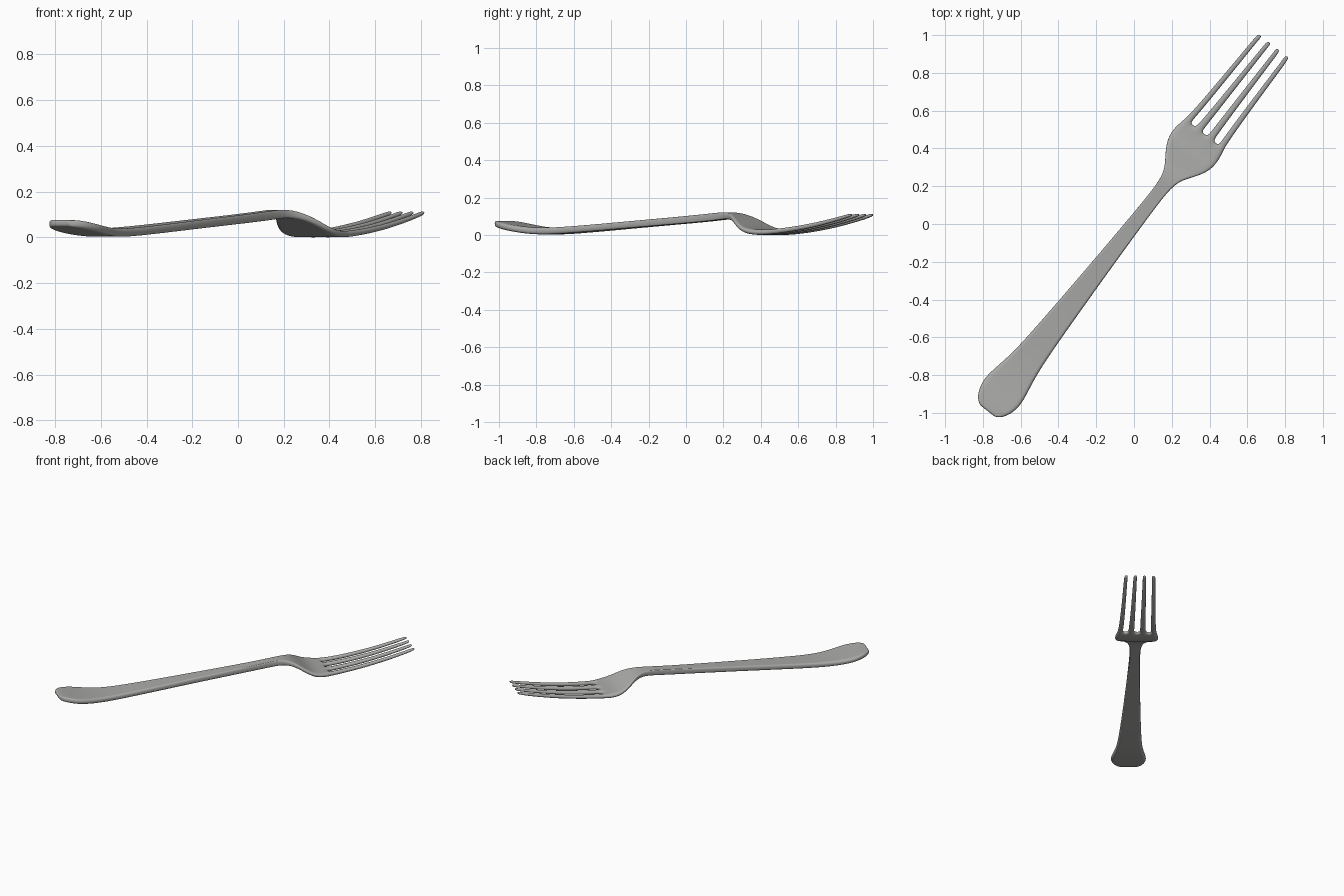
import bpy, bmesh, math
from mathutils import Matrix

if "Cube" in bpy.data.objects:
    bpy.data.objects.remove(bpy.data.objects["Cube"])

# Steel colour
steel = bpy.data.materials.new("brushed_steel")
steel.diffuse_color = (0.40, 0.40, 0.39, 1)
steel.use_nodes = True
steel.node_tree.nodes["Principled BSDF"].inputs["Base Color"].default_value = steel.diffuse_color

# Stations along the fork: distance, half width, mid height, thickness
rows = [
    (-1.258, 0.050, 0.062, 0.026), (-1.242, 0.078, 0.060, 0.032),
    (-1.205, 0.104, 0.054, 0.036), (-1.14, 0.121, 0.042, 0.036),
    (-1.07, 0.113, 0.031, 0.036), (-0.98, 0.094, 0.021, 0.036),
    (-0.86, 0.079, 0.020, 0.036), (-0.60, 0.065, 0.037, 0.036),
    (-0.30, 0.051, 0.059, 0.037), (0.00, 0.040, 0.080, 0.038),
    (0.18, 0.035, 0.094, 0.040), (0.27, 0.038, 0.103, 0.038),
    (0.33, 0.053, 0.102, 0.034), (0.38, 0.088, 0.088, 0.031),
    (0.43, 0.123, 0.060, 0.030), (0.485, 0.145, 0.029, 0.030),
    (0.545, 0.146, 0.016, 0.030), (0.605, 0.132, 0.014, 0.029),
    (0.64, 0.127, 0.015, 0.029), (0.76, 0.120, 0.025, 0.028),
    (0.92, 0.114, 0.047, 0.026), (1.08, 0.109, 0.079, 0.023),
    (1.175, 0.106, 0.102, 0.020), (1.20, 0.102, 0.109, 0.014),
]
ROOT, TIP = 0.605, 1.20          # where the tines start and end
root_f = (0.14, 0.46, 0.72, 1.0)  # tine edges as fractions of half width
tip_f = (0.18, 0.41, 0.77, 1.0)


def fractions(s):
    k = min(max((s - ROOT) / (TIP - ROOT), 0), 1)
    f = [a + (b - a) * k for a, b in zip(root_f, tip_f)]
    return [-x for x in reversed(f)] + f


# Two sheets of points, top and bottom, with the slots left open
bm = bmesh.new()
top, bottom = [], []
for s, w, z, t in rows:
    fr = fractions(s)
    top.append([bm.verts.new((s, f * w, z + t / 2)) for f in fr])
    bottom.append([bm.verts.new((s, f * w, z - t / 2)) for f in fr])

below = {}
for tr, br in zip(top, bottom):
    below.update(zip(tr, br))
for i in range(len(rows) - 1):
    for j in range(7):
        if rows[i][0] >= ROOT and j % 2 == 1:
            continue
        quad = [top[i][j], top[i + 1][j], top[i + 1][j + 1], top[i][j + 1]]
        bm.faces.new(quad)
        bm.faces.new([below[v] for v in reversed(quad)])

# Close the rim, slots and tine ends
for e in [e for e in bm.edges if e.is_boundary and e.verts[0] in below]:
    a, b = e.verts
    bm.faces.new((a, b, below[b], below[a]))
bmesh.ops.delete(bm, geom=[v for v in bm.verts if not v.link_faces], context='VERTS')
bmesh.ops.recalc_face_normals(bm, faces=bm.faces)

# Lay the fork diagonally
bmesh.ops.transform(bm, matrix=Matrix.Rotation(math.radians(51.9), 4, 'Z'), verts=bm.verts)
for f in bm.faces:
    f.smooth = True

mesh = bpy.data.meshes.new("fork")
bm.to_mesh(mesh)
bm.free()
mesh.materials.append(steel)
fork = bpy.data.objects.new("fork", mesh)
bpy.context.collection.objects.link(fork)
sub = fork.modifiers.new("rounding", 'SUBSURF')
sub.levels = sub.render_levels = 3
